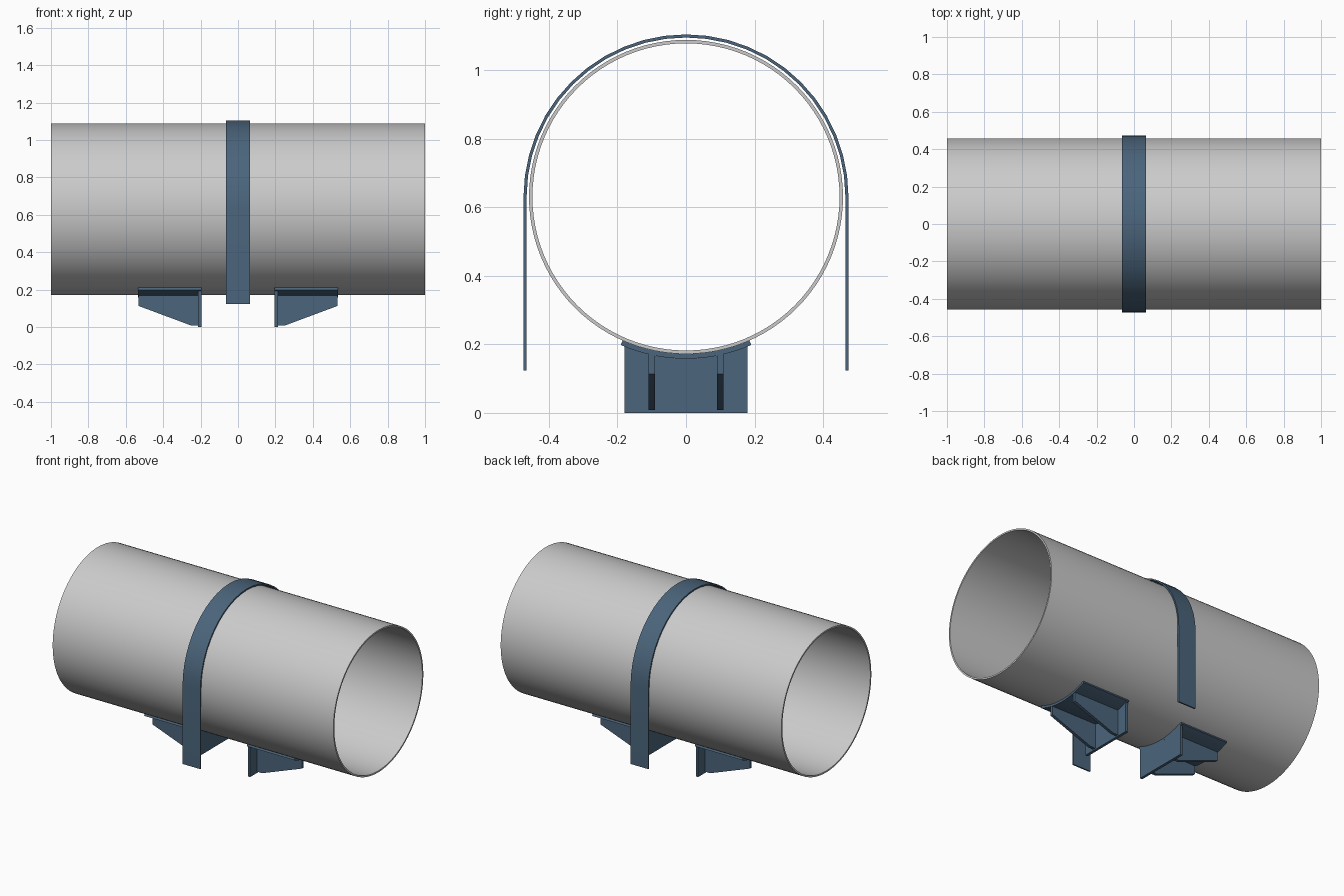
import bpy, bmesh
from math import sin, cos, radians, sqrt

if "Cube" in bpy.data.objects:
    bpy.data.objects.remove(bpy.data.objects["Cube"])

CZ = 0.63            # pipe axis height
R_PIPE, R_PAD = 0.458, 0.472

steel = bpy.data.materials.new("dark_blue_steel")
steel.diffuse_color = (0.07, 0.13, 0.20, 1)
steel.use_nodes = True
steel.node_tree.nodes["Principled BSDF"].inputs["Base Color"].default_value = steel.diffuse_color


def arc(r, a0, a1, n):
    """Points (y, z) about the pipe axis, angle measured from straight down."""
    return [(r * sin(radians(a0 + (a1 - a0) * i / n)),
             CZ - r * cos(radians(a0 + (a1 - a0) * i / n))) for i in range(n + 1)]


def finish(name, bm, mat=None, mirror=None):
    bmesh.ops.recalc_face_normals(bm, faces=bm.faces)
    me = bpy.data.meshes.new(name)
    bm.to_mesh(me)
    bm.free()
    ob = bpy.data.objects.new(name, me)
    bpy.context.collection.objects.link(ob)
    if mat:
        me.materials.append(mat)
    bpy.ops.object.select_all(action='DESELECT')
    ob.select_set(True)
    bpy.context.view_layer.objects.active = ob
    bpy.ops.object.shade_smooth_by_angle(angle=radians(30))
    if mirror:
        m = ob.modifiers.new("mirror", 'MIRROR')
        m.use_axis = mirror
        m.use_mirror_merge = False
    return ob


def band(name, inner, outer, x0, x1, closed=False, mat=None, mirror=None):
    """Solid between two matching (y, z) lines, extruded from x0 to x1."""
    bm = bmesh.new()
    rings = [[bm.verts.new((x, y, z)) for x, (y, z) in
              ((x0, i), (x1, i), (x1, o), (x0, o))] for i, o in zip(inner, outer)]
    pairs = list(zip(rings, rings[1:]))
    if closed:
        pairs.append((rings[-1], rings[0]))
    for a, b in pairs:
        for k in range(4):
            j = (k + 1) % 4
            bm.faces.new((a[k], a[j], b[j], b[k]))
    if not closed:
        bm.faces.new(rings[0])
        bm.faces.new(rings[-1])
    return finish(name, bm, mat, mirror)


# Pipe
band("pipe", arc(0.448, 0, 360, 96)[:-1], arc(R_PIPE, 0, 360, 96)[:-1], -1, 1, closed=True)


# Strap over the pipe with straight legs
def strap_line(r):
    return [(r, 0.123)] + arc(r, 90, 270, 24) + [(-r, 0.123)]


band("strap", strap_line(0.465), strap_line(0.474), -0.063, 0.063, mat=steel)

# Curved saddle pads under the pipe
band("saddle_pad", arc(R_PIPE, -23.8, 23.8, 16), arc(R_PAD, -23.8, 23.8, 16),
     0.196, 0.535, mat=steel, mirror=(True, False, False))

# Upright end plates, top cut to the pad curve
ys = [-0.18 + 0.36 * i / 16 for i in range(17)]
band("end_plate", [(y, CZ - sqrt(R_PAD ** 2 - y * y)) for y in ys], [(y, 0) for y in ys],
     0.196, 0.213, mat=steel, mirror=(True, False, False))

# Tapered gussets, two per support
bm = bmesh.new()
profile = [(0.213, 0.008), (0.25, 0.008), (0.532, 0.113), (0.532, 0.17), (0.213, 0.17)]
face = bm.faces.new([bm.verts.new((x, 0.091, z)) for x, z in profile])
side = bmesh.ops.extrude_face_region(bm, geom=[face], use_keep_orig=True)
bmesh.ops.translate(bm, vec=(0, 0.019, 0),
                    verts=[g for g in side["geom"] if isinstance(g, bmesh.types.BMVert)])
finish("gusset", bm, steel, (True, True, False))
